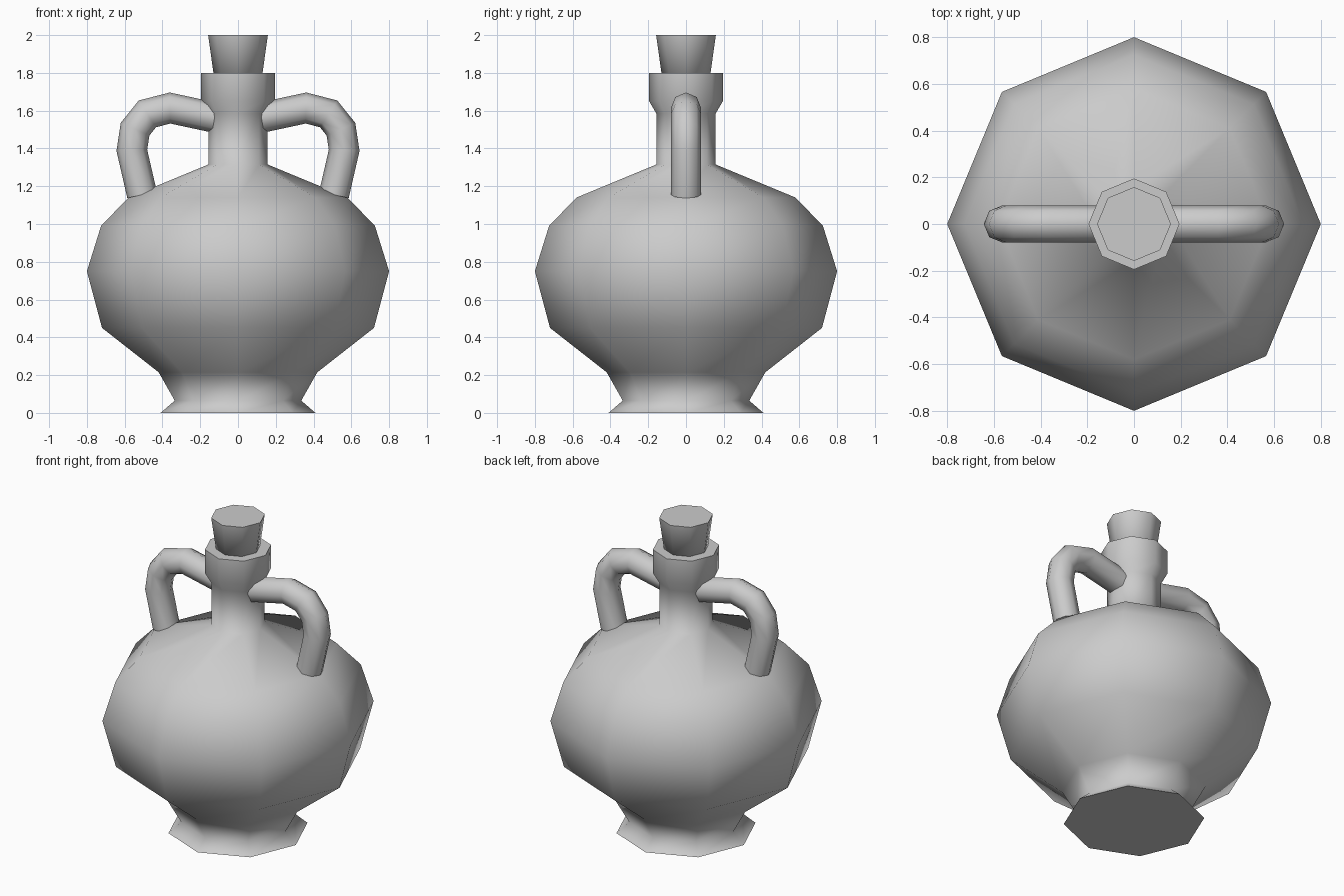
import bpy, bmesh, math
from mathutils import Vector

cube = bpy.data.objects.get("Cube")
if cube:
    bpy.data.objects.remove(cube, do_unlink=True)

SIDES = 8

clay = bpy.data.materials.new("plain grey")
clay.use_nodes = True
GREY = (0.6, 0.6, 0.6, 1)
clay.diffuse_color = GREY
clay.node_tree.nodes["Principled BSDF"].inputs["Base Color"].default_value = GREY


def skin(name, rings):
    """Bridge a list of point rings, close both ends and shade smooth."""
    bm = bmesh.new()
    loops = [[bm.verts.new(p) for p in ring] for ring in rings]
    for low, high in zip(loops, loops[1:]):
        for i in range(SIDES):
            j = (i + 1) % SIDES
            bm.faces.new((low[i], low[j], high[j], high[i]))
    bm.faces.new(loops[0])
    bm.faces.new(loops[-1])
    bmesh.ops.recalc_face_normals(bm, faces=bm.faces)
    mesh = bpy.data.meshes.new(name)
    bm.to_mesh(mesh)
    bm.free()
    mesh.materials.append(clay)
    obj = bpy.data.objects.new(name, mesh)
    bpy.context.collection.objects.link(obj)
    bpy.ops.object.select_all(action='DESELECT')
    obj.select_set(True)
    bpy.context.view_layer.objects.active = obj
    bpy.ops.object.shade_smooth_by_angle(angle=math.radians(85))
    return obj


def ring(centre, u, v, ru, rv):
    turns = [2 * math.pi * i / SIDES for i in range(SIDES)]
    return [centre + u * (ru * math.cos(a)) + v * (rv * math.sin(a)) for a in turns]


def lathe(name, profile):
    x, y = Vector((1, 0, 0)), Vector((0, 1, 0))
    return skin(name, [ring(Vector((0, 0, z)), x, y, r, r) for r, z in profile])


def tube(name, path, radius):
    """Sweep a polygon along a path in the xz plane with mitred corners."""
    pts = [Vector((x, 0, z)) for x, z in path]
    across = Vector((0, 1, 0))
    rings = []
    for i, p in enumerate(pts):
        before = (p - pts[max(i - 1, 0)]).normalized()
        after = (pts[min(i + 1, len(pts) - 1)] - p).normalized()
        tangent = (before + after).normalized()
        mitre = radius / max(tangent.dot(before), tangent.dot(after))
        rings.append(ring(p, tangent.cross(across), across, mitre, radius))
    return skin(name, rings)


# Vessel: foot, belly, shoulder, neck and rim in one turned profile
lathe("jug_body", [
    (0.41, 0), (0.335, 0.065), (0.42, 0.215), (0.72, 0.45), (0.8, 0.75),
    (0.725, 0.99), (0.58, 1.14), (0.157, 1.315), (0.157, 1.585),
    (0.195, 1.65), (0.195, 1.8)])

# Tapered stopper, sunk slightly into the rim
lathe("stopper", [(0.123, 1.75), (0.158, 2.0)])

# Pair of bent handles from neck to shoulder
handle_path = [(0.1, 1.558), (0.36, 1.614), (0.48, 1.583),
               (0.545, 1.502), (0.562, 1.39), (0.508, 1.155)]
for side, sign in (("left", 1), ("right", -1)):
    tube(side + "_handle", [(sign * x, z) for x, z in handle_path], 0.08)
